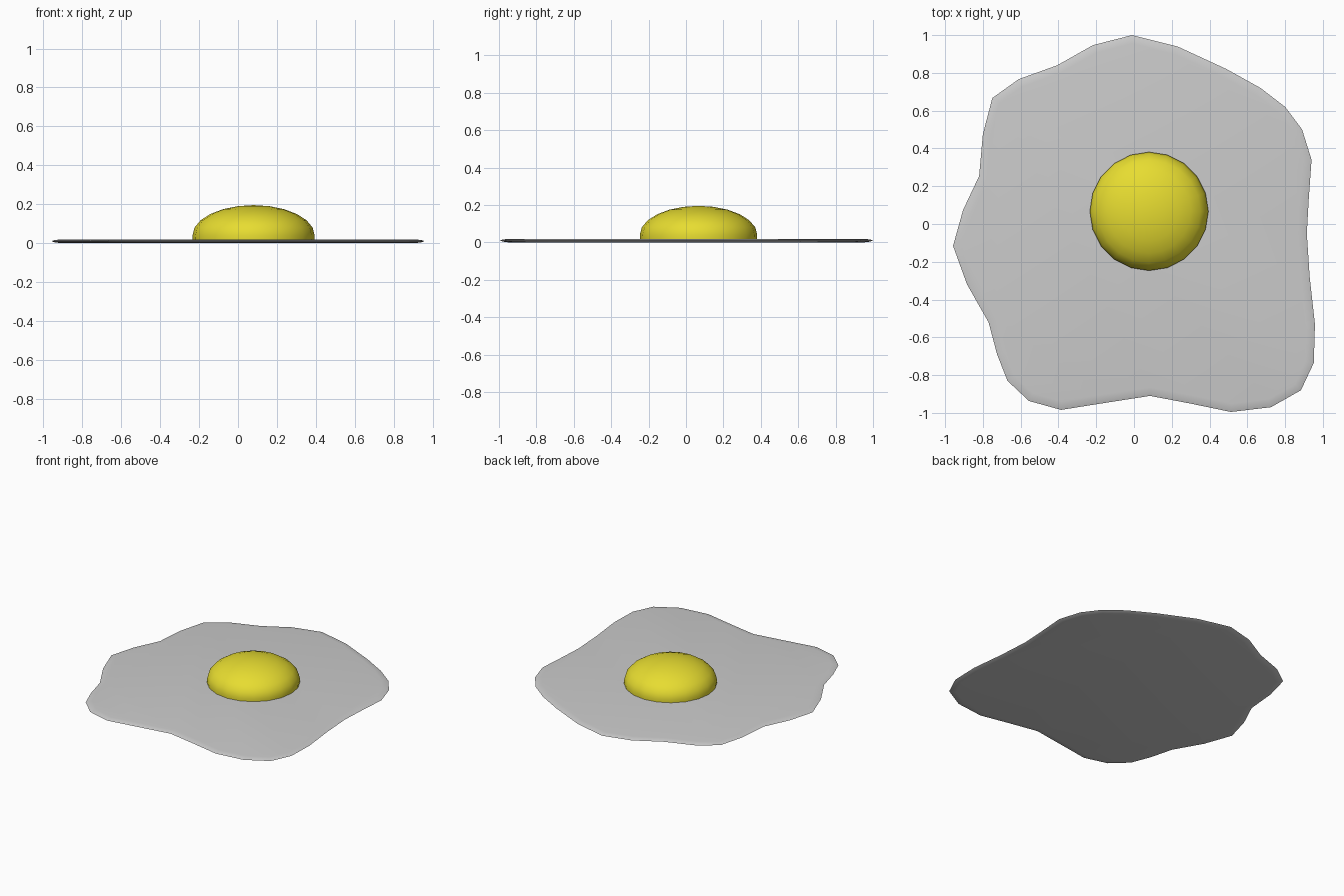
import bpy
import bmesh
from math import cos, sin, pi, radians
from mathutils import Vector

if "Cube" in bpy.data.objects:
    bpy.data.objects.remove(bpy.data.objects["Cube"])


def make_object(name, bm, angle):
    bmesh.ops.recalc_face_normals(bm, faces=bm.faces)
    mesh = bpy.data.meshes.new(name)
    bm.to_mesh(mesh)
    bm.free()
    obj = bpy.data.objects.new(name, mesh)
    bpy.context.collection.objects.link(obj)
    bpy.ops.object.select_all(action='DESELECT')
    obj.select_set(True)
    bpy.context.view_layer.objects.active = obj
    bpy.ops.object.shade_smooth_by_angle(angle=radians(angle))
    return obj


def bridge(bm, a, b):
    for i in range(len(a)):
        j = (i + 1) % len(a)
        bm.faces.new((a[i], a[j], b[j], b[i]))


# Egg white: irregular outline (clockwise from the back), thin slab with a tapered rim
outline = [Vector(p) for p in (
    (-.01, 1), (.23, .94), (.49, .82), (.67, .72), (.80, .62), (.89, .50), (.94, .34), (.925, .13),
    (.915, -.05), (.93, -.28), (.958, -.53), (.952, -.735), (.884, -.88), (.725, -.97), (.513, -.995),
    (.296, -.95), (.085, -.91), (-.153, -.947), (-.386, -.984), (-.556, -.937), (-.67, -.83),
    (-.725, -.69), (-.77, -.52), (-.884, -.32), (-.958, -.116), (-.905, .074), (-.82, .254),
    (-.80, .476), (-.75, .667), (-.61, .767), (-.407, .84), (-.217, .947))]


def inset_ring(bm, inset, z):
    ring = []
    for i, p in enumerate(outline):
        t = (outline[(i + 1) % len(outline)] - outline[i - 1]).normalized()
        q = p + Vector((t.y, -t.x)) * inset
        ring.append(bm.verts.new((q.x, q.y, z)))
    return ring


bm = bmesh.new()
rings = [inset_ring(bm, d, z) for d, z in
         ((.045, 0), (.015, .004), (0, .010), (.015, .015), (.045, .019))]
for a, b in zip(rings, rings[1:]):
    bridge(bm, a, b)
bm.faces.new(rings[0])
bm.faces.new(rings[-1])
make_object("egg_white", bm, 80)

# Yolk: flattened dome with a short upright foot sunk into the white
SIDES, STEPS = 20, 6
profile = [(.312, .010)] + [(.314 * cos(k * pi / 2 / STEPS), .04 + .155 * sin(k * pi / 2 / STEPS))
                            for k in range(STEPS)]
bm = bmesh.new()
rings = [[bm.verts.new((.08 + r * cos(2 * pi * i / SIDES), .067 + r * sin(2 * pi * i / SIDES), z))
          for i in range(SIDES)] for r, z in profile]
for a, b in zip(rings, rings[1:]):
    bridge(bm, a, b)
top = bm.verts.new((.08, .067, .195))
for i in range(SIDES):
    bm.faces.new((rings[-1][i], rings[-1][(i + 1) % SIDES], top))
bm.faces.new(rings[0])
yolk = make_object("yolk", bm, 60)

yellow = bpy.data.materials.new("yolk_yellow")
yellow.diffuse_color = (.8, .72, .03, 1)
yellow.use_nodes = True
yellow.node_tree.nodes["Principled BSDF"].inputs["Base Color"].default_value = yellow.diffuse_color
yolk.data.materials.append(yellow)
